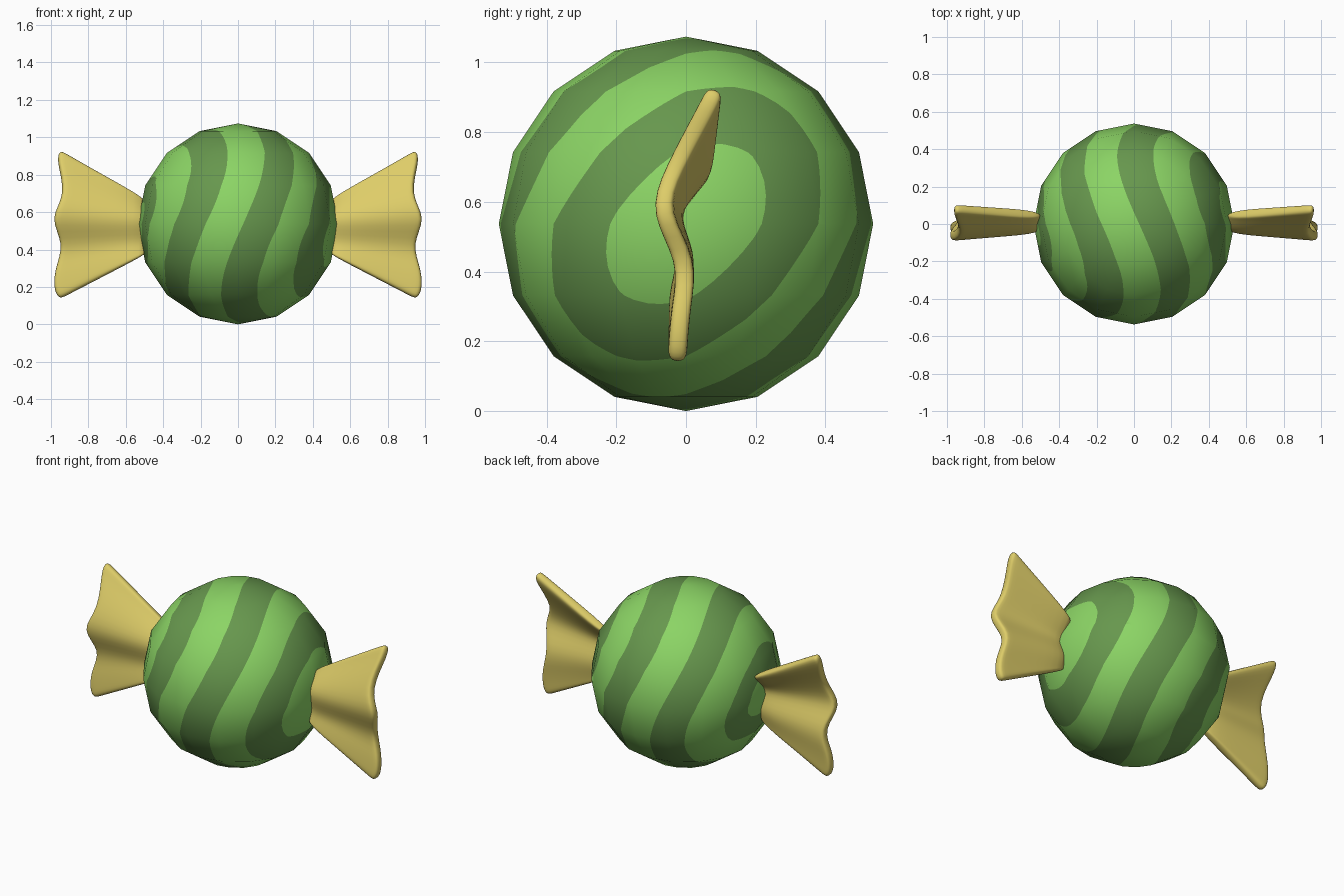
import bpy, bmesh, math
from mathutils import Vector

if "Cube" in bpy.data.objects:
    bpy.data.objects.remove(bpy.data.objects["Cube"], do_unlink=True)

RADIUS = 0.537


def material(name, rgb):
    mat = bpy.data.materials.new(name)
    mat.use_nodes = True
    mat.diffuse_color = (*rgb, 1)
    mat.node_tree.nodes["Principled BSDF"].inputs["Base Color"].default_value = (*rgb, 1)
    return mat


light_green = material("light green", (0.26, 0.66, 0.13))
dark_green = material("dark green", (0.135, 0.31, 0.075))
yellow = material("wrapper yellow", (0.73, 0.61, 0.14))


def add_object(name, bm, mats):
    mesh = bpy.data.meshes.new(name)
    bm.to_mesh(mesh)
    bm.free()
    for mat in mats:
        mesh.materials.append(mat)
    obj = bpy.data.objects.new(name, mesh)
    bpy.context.collection.objects.link(obj)
    mesh.shade_smooth()
    return obj


# Candy ball: faceted sphere cut along wavy stripe borders around the x axis
BORDERS = [24, 45, 66, 87, 109, 130, 153, 168]


def stripe_angle(co):
    theta = math.acos(max(-1, min(1, co.x / co.length)))
    phi = math.atan2(co.z, co.y)
    return math.degrees(theta) - 13 * math.sin(theta) * math.cos(2 * phi - math.pi / 2)


bm = bmesh.new()
bmesh.ops.create_uvsphere(bm, u_segments=16, v_segments=8, radius=RADIUS)
bmesh.ops.subdivide_edges(bm, edges=bm.edges[:], cuts=4, use_grid_fill=True)
for border in BORDERS:
    new_verts = []
    for edge in bm.edges[:]:
        a, b = (stripe_angle(v.co) - border for v in edge.verts)
        if a * b < 0:
            new_verts.append(bmesh.utils.edge_split(edge, edge.verts[0], a / (a - b))[1])
    bmesh.ops.connect_verts(bm, verts=new_verts)
for face in bm.faces:
    angle = stripe_angle(face.calc_center_median())
    face.material_index = sum(angle > border for border in BORDERS) % 2
ball = add_object("candy_ball", bm, [light_green, dark_green])
ball.data.normals_split_custom_set_from_vertices([v.co.normalized() for v in ball.data.vertices])
ball.location.z = RADIUS

# Wrapper ends: pleated fans, each rib given as (root z, root y, rim x, rim z, rim y)
RIBS = [
    (0.375, -0.02, 0.95, 0.135, -0.025),
    (0.385, -0.02, 0.985, 0.17, -0.024),
    (0.41, -0.01, 0.985, 0.29, -0.015),
    (0.46, 0.0, 0.925, 0.43, 0.01),
    (0.55, -0.035, 1.015, 0.57, -0.085),
    (0.60, -0.005, 0.915, 0.69, -0.04),
    (0.65, 0.045, 0.975, 0.89, 0.07),
    (0.665, 0.05, 0.95, 0.93, 0.085),
]


def wrapper_end(name, side):
    bm = bmesh.new()
    rows = []
    for root_z, root_y, rim_x, rim_z, rim_y in RIBS:
        root = Vector((side * 0.49, root_y, root_z))
        rim = Vector((side * rim_x, rim_y, rim_z))
        rows.append([bm.verts.new(root.lerp(rim, t)) for t in (0, 0.5, 0.94, 1)])
    for low, high in zip(rows, rows[1:]):
        for i in range(3):
            bm.faces.new((low[i], low[i + 1], high[i + 1], high[i]))
    bmesh.ops.recalc_face_normals(bm, faces=bm.faces[:])
    obj = add_object(name, bm, [yellow])
    solid = obj.modifiers.new("thickness", "SOLIDIFY")
    solid.thickness = 0.055
    solid.offset = 0
    smooth = obj.modifiers.new("rounding", "SUBSURF")
    smooth.levels = smooth.render_levels = 2


wrapper_end("left_wrapper_end", 1)
wrapper_end("right_wrapper_end", -1)
